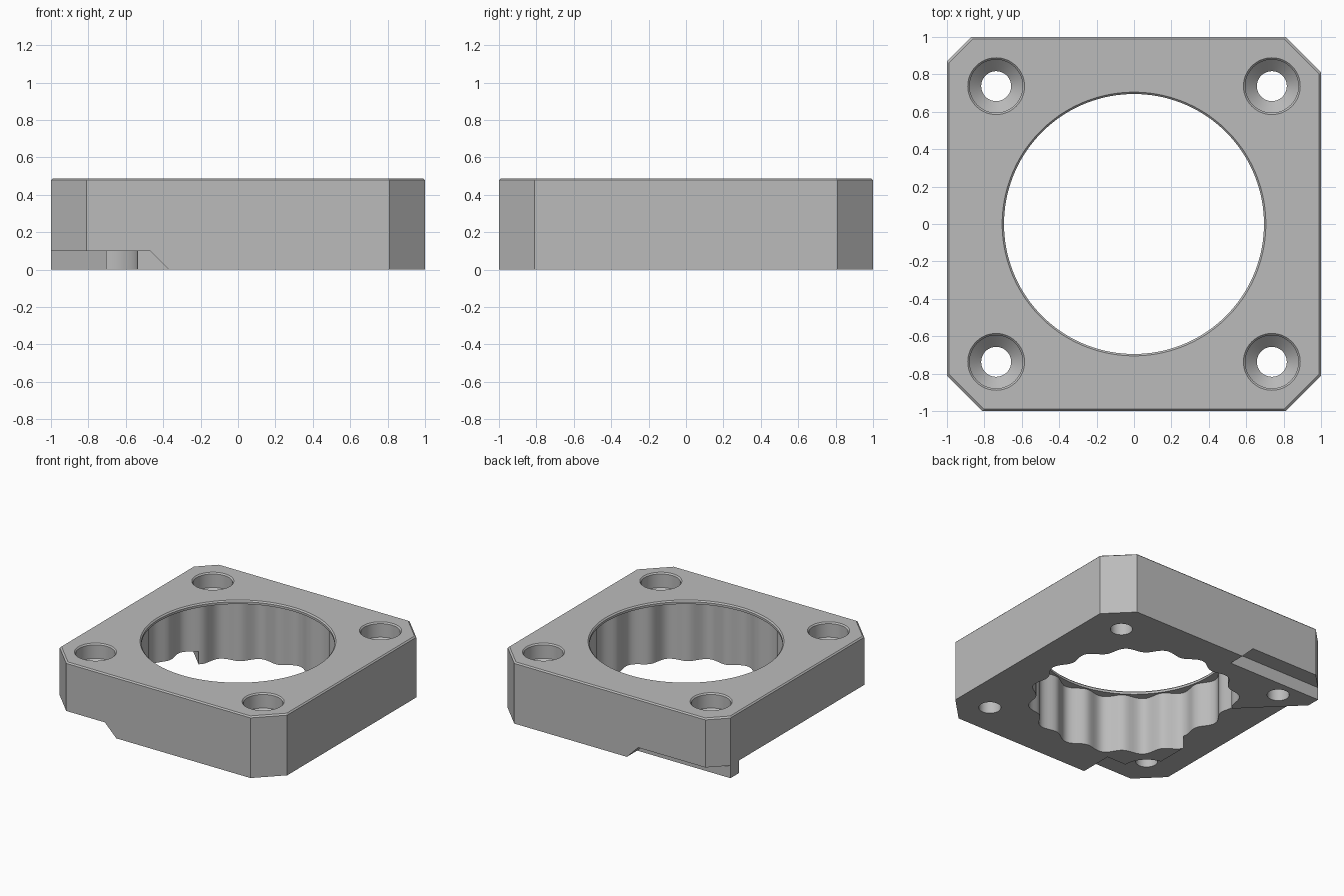
import bpy, bmesh, math

old = bpy.data.objects.get("Cube")
if old:
    bpy.data.objects.remove(old, do_unlink=True)

H = 0.488        # plate height
STEP = 0.1       # depth of the underside recesses
EDGE = 0.01      # small edge chamfer

grey = bpy.data.materials.new("plain grey")
grey.use_nodes = True
grey.diffuse_color = (0.5, 0.5, 0.5, 1)
grey.node_tree.nodes["Principled BSDF"].inputs["Base Color"].default_value = (0.5, 0.5, 0.5, 1)


def loft(name, sections):
    """Solid skinned through equal-length point loops, capped at both ends."""
    bm = bmesh.new()
    loops = [[bm.verts.new(p) for p in s] for s in sections]
    n = len(loops[0])
    for a, b in zip(loops, loops[1:]):
        for i in range(n):
            j = (i + 1) % n
            bm.faces.new((a[i], a[j], b[j], b[i]))
    bm.faces.new(loops[0][::-1])
    bm.faces.new(loops[-1])
    bmesh.ops.recalc_face_normals(bm, faces=bm.faces)
    mesh = bpy.data.meshes.new(name)
    bm.to_mesh(mesh)
    bm.free()
    mesh.materials.append(grey)
    obj = bpy.data.objects.new(name, mesh)
    bpy.context.collection.objects.link(obj)
    return obj


def flat(points, z, scale=1):
    return [(x * scale, y * scale, z) for x, y in points]


def ring(r, z, n, cx=0, cy=0, wave=0, lobes=0):
    pts = []
    for i in range(n):
        a = math.tau * i / n
        q = r + wave * math.cos(lobes * a)
        pts.append((cx + q * math.cos(a), cy + q * math.sin(a), z))
    return pts


def cut(target, cutter):
    cutter.hide_render = True
    mod = target.modifiers.new("cut", 'BOOLEAN')
    mod.operation = 'DIFFERENCE'
    mod.solver = 'EXACT'
    mod.object = cutter
    bpy.context.view_layer.objects.active = target
    bpy.ops.object.modifier_apply(modifier=mod.name)
    bpy.data.objects.remove(cutter, do_unlink=True)


# Square plate with clipped corners, one clipped less
c, s = 0.81, 0.87
outline = [(c, -1), (1, -c), (1, c), (c, 1), (-s, 1), (-1, s), (-1, -c), (-c, -1)]
plate = loft("mounting_plate", [flat(outline, 0), flat(outline, H - EDGE),
                                flat(outline, H, 1 - EDGE)])

# Central bore: fluted wall below a thin round lip
N = 192
flute = dict(wave=0.027, lobes=16)
LIP = 0.46
cut(plate, loft("bore_cutter", [
    ring(0.735, -0.1, N, **flute), ring(0.735, LIP, N, **flute),
    ring(0.695, LIP, N), ring(0.695, H - EDGE, N), ring(0.715, H + EDGE, N)]))

# Four screw holes with sunk heads
HOLE = 0.737
for sx in (-1, 1):
    for sy in (-1, 1):
        profile = [(0.08, -0.1), (0.08, 0.31), (0.142, 0.37),
                   (0.142, H - EDGE), (0.162, H + EDGE)]
        cut(plate, loft("screw_cutter", [ring(r, z, 48, sx * HOLE, sy * HOLE)
                                         for r, z in profile]))

# Underside recess on the right side, rounded about the front screw
arc = [(-HOLE + 0.2 * math.cos(math.radians(a)), -HOLE + 0.2 * math.sin(math.radians(a)))
       for a in range(0, 82, 9)]
edge_x = arc[-1][0]
recess = [(-1.1, -1.1), (arc[0][0], -1.1)] + arc + [
    (edge_x, -0.24), (-0.6, -0.24), (-0.55, 0.315), (-1.1, 0.865)]
cut(plate, loft("recess_cutter", [flat(recess, -0.1), flat(recess, STEP)]))

# Ramped slots open to the front and to the back
for foot, x_far, y0, y1 in ((-0.37, -0.6, -1.1, -HOLE), (-0.18, -1.1, s, 1.1)):
    ramp = [(x_far, -STEP), (foot + STEP, -STEP), (foot - STEP, STEP), (x_far, STEP)]
    cut(plate, loft("slot_cutter", [[(x, y, z) for x, z in ramp] for y in (y0, y1)]))

# Smooth round walls, crisp edges
bpy.ops.object.select_all(action='DESELECT')
plate.select_set(True)
bpy.context.view_layer.objects.active = plate
bpy.ops.object.shade_smooth_by_angle(angle=math.radians(25))
